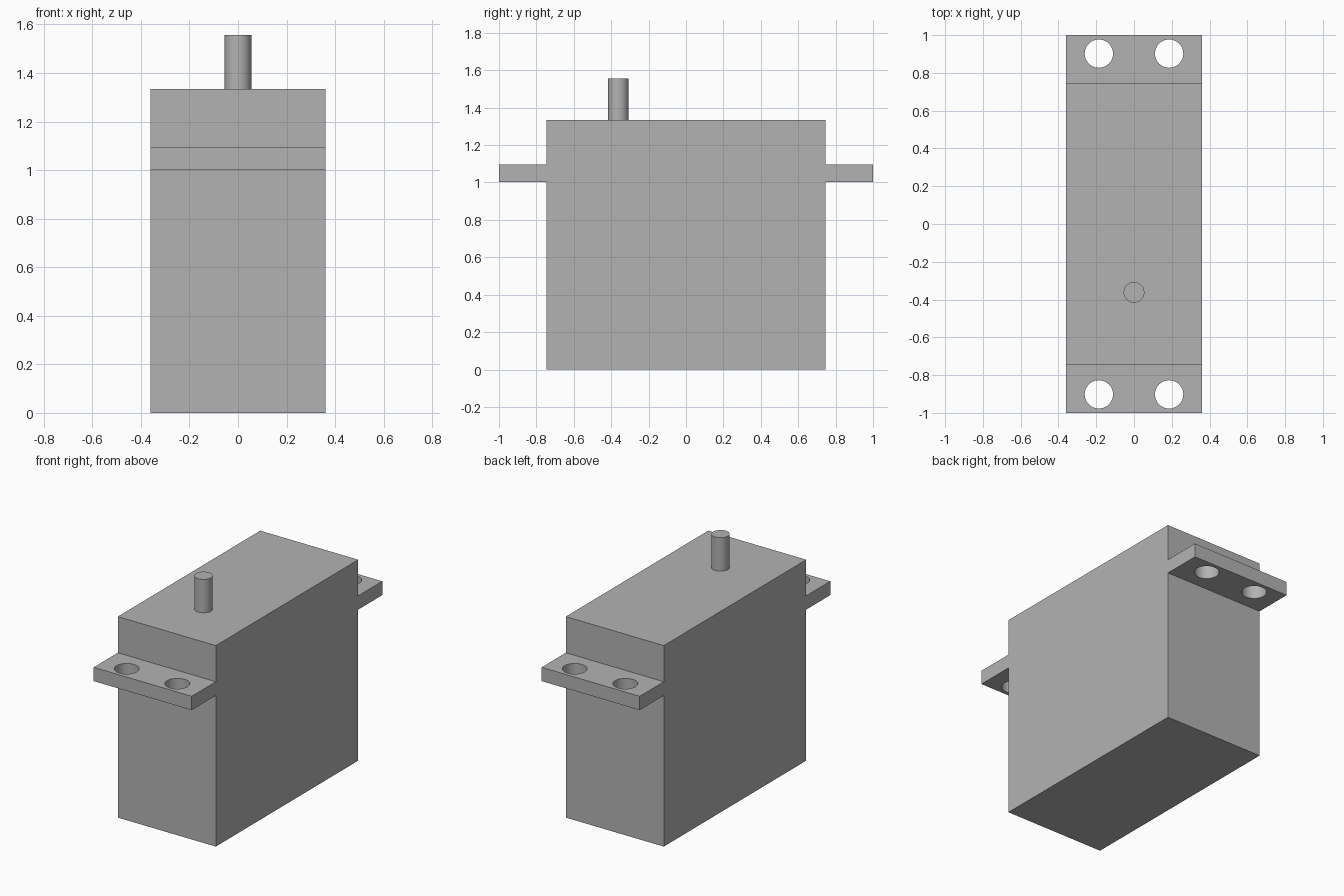
import bpy
import math

if "Cube" in bpy.data.objects:
    bpy.data.objects.remove(bpy.data.objects["Cube"])

GREY = (0.45, 0.45, 0.45, 1.0)
mat = bpy.data.materials.new("plain grey")
mat.use_nodes = True
mat.diffuse_color = GREY
mat.node_tree.nodes["Principled BSDF"].inputs["Base Color"].default_value = GREY

WIDTH = 0.72
BODY_Y, BODY_TOP = 0.747, 1.335
TAB_LOW, TAB_HIGH = 1.003, 1.095


def box(name, y0, y1, z0, z1):
    bpy.ops.mesh.primitive_cube_add(size=1, location=(0, (y0 + y1) / 2, (z0 + z1) / 2))
    ob = bpy.context.object
    ob.name = name
    ob.scale = (WIDTH, y1 - y0, z1 - z0)
    bpy.ops.object.transform_apply(location=True, rotation=False, scale=True)
    ob.data.materials.append(mat)
    return ob


def cylinder(name, x, y, z0, z1, radius):
    bpy.ops.mesh.primitive_cylinder_add(vertices=48, radius=radius, depth=z1 - z0,
                                        location=(x, y, (z0 + z1) / 2))
    ob = bpy.context.object
    ob.name = name
    ob.data.materials.append(mat)
    return ob


def smooth(ob):
    bpy.ops.object.select_all(action="DESELECT")
    ob.select_set(True)
    bpy.context.view_layer.objects.active = ob
    bpy.ops.object.shade_smooth_by_angle(angle=math.radians(30))


# Motor case
box("case", -BODY_Y, BODY_Y, 0, BODY_TOP)

# Output shaft, towards the front
smooth(cylinder("output_shaft", 0, -0.362, BODY_TOP, 1.557, 0.055))

# Mounting tabs, each with two screw holes
for end, side in (("front", -1), ("back", 1)):
    y0, y1 = sorted((side * BODY_Y, side))
    tab = box(end + "_mounting_tab", y0, y1, TAB_LOW, TAB_HIGH)
    for x in (-0.186, 0.186):
        cutter = cylinder("hole_cutter", x, side * 0.902, TAB_LOW - 0.1, TAB_HIGH + 0.1, 0.075)
        cut = tab.modifiers.new("screw hole", "BOOLEAN")
        cut.operation = "DIFFERENCE"
        cut.solver = "EXACT"
        cut.object = cutter
        bpy.context.view_layer.objects.active = tab
        bpy.ops.object.modifier_apply(modifier=cut.name)
        bpy.data.objects.remove(cutter)
    smooth(tab)
